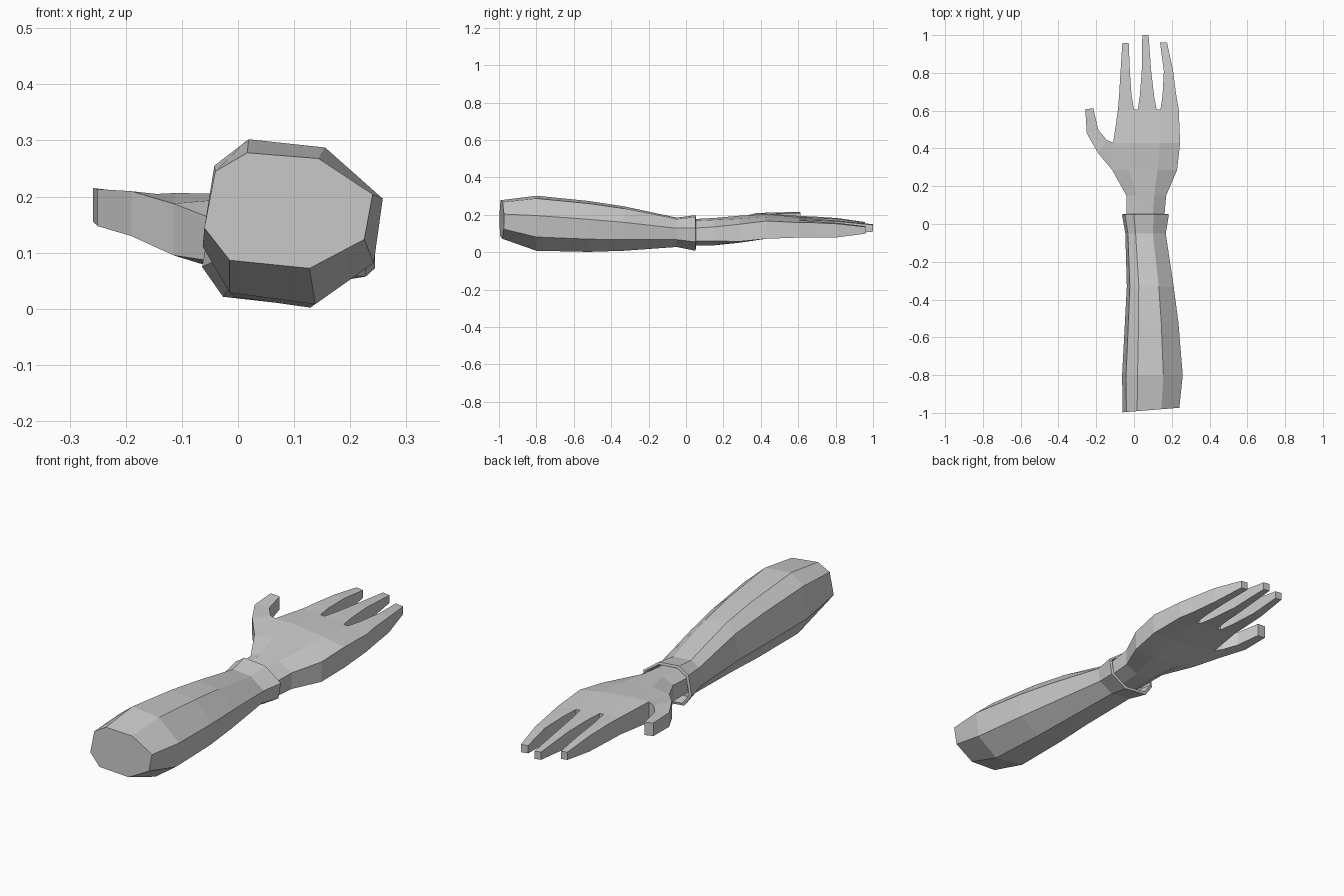
import bpy, bmesh

if "Cube" in bpy.data.objects:
    bpy.data.objects.remove(bpy.data.objects["Cube"])

grey = bpy.data.materials.new("plain grey")
grey.diffuse_color = (0.6, 0.6, 0.6, 1)
grey.use_nodes = True
grey.node_tree.nodes["Principled BSDF"].inputs["Base Color"].default_value = grey.diffuse_color


def finish(bm, name):
    bmesh.ops.recalc_face_normals(bm, faces=bm.faces)
    mesh = bpy.data.meshes.new(name)
    bm.to_mesh(mesh)
    bm.free()
    mesh.materials.append(grey)
    obj = bpy.data.objects.new(name, mesh)
    bpy.context.collection.objects.link(obj)
    return obj


def bridge(bm, a, b):
    n = len(a)
    for i in range(n):
        bm.faces.new((a[i], a[(i + 1) % n], b[(i + 1) % n], b[i]))


# Sleeve: one tilted eight-sided section, stretched to each ring's bounds
SECTION = [(-0.49, 1), (0.36, 0.9), (1, 0.28), (0.9, -0.5),
           (0.25, -1), (-0.7, -0.86), (-1, -0.3), (-0.87, 0.68)]
RINGS = [  # y, x min, x max, z min, z max
    (-0.985, -0.06, 0.24, 0.072, 0.278),
    (-0.80, -0.063, 0.258, 0.008, 0.302),
    (-0.52, -0.048, 0.235, 0.002, 0.274),
    (-0.33, -0.038, 0.21, 0.008, 0.245),
    (-0.05, -0.046, 0.168, 0.028, 0.185),
    (0.05, -0.064, 0.185, 0.008, 0.198),
    (0.053, -0.052, 0.174, 0.02, 0.187),   # cuff lip
    (0.00, -0.044, 0.165, 0.03, 0.178),    # inside of cuff
]
bm = bmesh.new()
loops = []
for k, (y, x0, x1, z0, z1) in enumerate(RINGS):
    slant = 0.012 if k == 0 else 0
    loops.append([bm.verts.new(((x0 + x1) / 2 + u * (x1 - x0) / 2,
                                y + slant * u,
                                (z0 + z1) / 2 + v * (z1 - z0) / 2))
                  for u, v in SECTION])
for a, b in zip(loops, loops[1:]):
    bridge(bm, a, b)
bm.faces.new(loops[0])
bm.faces.new(loops[-1])
finish(bm, "sleeve")

# Hand: a grid of columns across the palm, with fingers pulled from its end
TILT = -0.11


def pair(bm, x, y, mid, half_top, half_low):
    z = mid + TILT * (x - 0.06)
    return (bm.verts.new((x, y, z + half_top)), bm.verts.new((x, y, z - half_low)))


ROWS = [  # y, x min, x max, middle z, half thickness, edge thickness factor
    (0.01, -0.038, 0.158, 0.105, 0.066, 0.5),
    (0.15, -0.04, 0.17, 0.110, 0.068, 0.55),
    (0.285, -0.115, 0.228, 0.122, 0.064, 0.72),
    (0.43, -0.11, 0.244, 0.140, 0.056, 0.85),
    (0.605, -0.085, 0.237, 0.138, 0.042, 0.95),
]
KNUCKLES = [-0.085, 0.0, 0.02, 0.12, 0.14, 0.237]
bm = bmesh.new()
grid = []
for y, x0, x1, mid, half, edge in ROWS:
    row = []
    for i, kx in enumerate(KNUCKLES):
        x = x0 + (kx + 0.085) / 0.322 * (x1 - x0)
        h = half * (edge if i in (0, 5) else 1)
        row.append(pair(bm, x, y, mid, h, h))
    grid.append(row)
for r, (a, b) in enumerate(zip(grid, grid[1:])):
    for i in range(5):
        for s in (0, 1):
            bm.faces.new((a[i][s], a[i + 1][s], b[i + 1][s], b[i][s]))
    for i in (0, 5):
        if not (i == 0 and r == 2):      # the thumb grows from this opening
            bm.faces.new((a[i][0], a[i][1], b[i][1], b[i][0]))
bm.faces.new([p[0] for p in grid[0]] + [p[1] for p in reversed(grid[0])])
for i in (1, 3):                         # webs between the fingers
    a, b = grid[-1][i], grid[-1][i + 1]
    bm.faces.new((a[0], b[0], b[1], a[1]))


def grow(base, steps):
    """Extend a four-cornered loop through (left point, right point) steps."""
    loop = base
    for (xa, ya), (xb, yb), mid, half in steps:
        p, q = pair(bm, xa, ya, mid, half, half), pair(bm, xb, yb, mid, half, half)
        new = [p[0], q[0], q[1], p[1]]
        bridge(bm, loop, new)
        loop = new
    bm.faces.new(loop)


FINGERS = [  # x bounds at two joints and the tip, then tip y
    ((-0.079, -0.013), (-0.071, -0.022), (-0.062, -0.028), 0.957),
    ((0.031, 0.106), (0.041, 0.091), (0.044, 0.077), 1.0),
    ((0.151, 0.224), (0.158, 0.207), (0.138, 0.175), 0.96),
]
for f, (j1, j2, tip, end) in enumerate(FINGERS):
    a, b = grid[-1][2 * f], grid[-1][2 * f + 1]
    grow([a[0], b[0], b[1], a[1]], [
        ((j1[0], 0.68), (j1[1], 0.68), 0.136, 0.040),
        ((j2[0], 0.81), (j2[1], 0.81), 0.132, 0.036),
        ((tip[0], end), (tip[1], end), 0.130, 0.018)])

# Thumb
a, b = grid[2][0], grid[3][0]
grow([a[0], b[0], b[1], a[1]], [
    ((-0.19, 0.375), (-0.145, 0.445), 0.142, 0.040),
    ((-0.25, 0.48), (-0.19, 0.50), 0.146, 0.033),
    ((-0.258, 0.608), (-0.215, 0.612), 0.150, 0.030)])
finish(bm, "hand")
